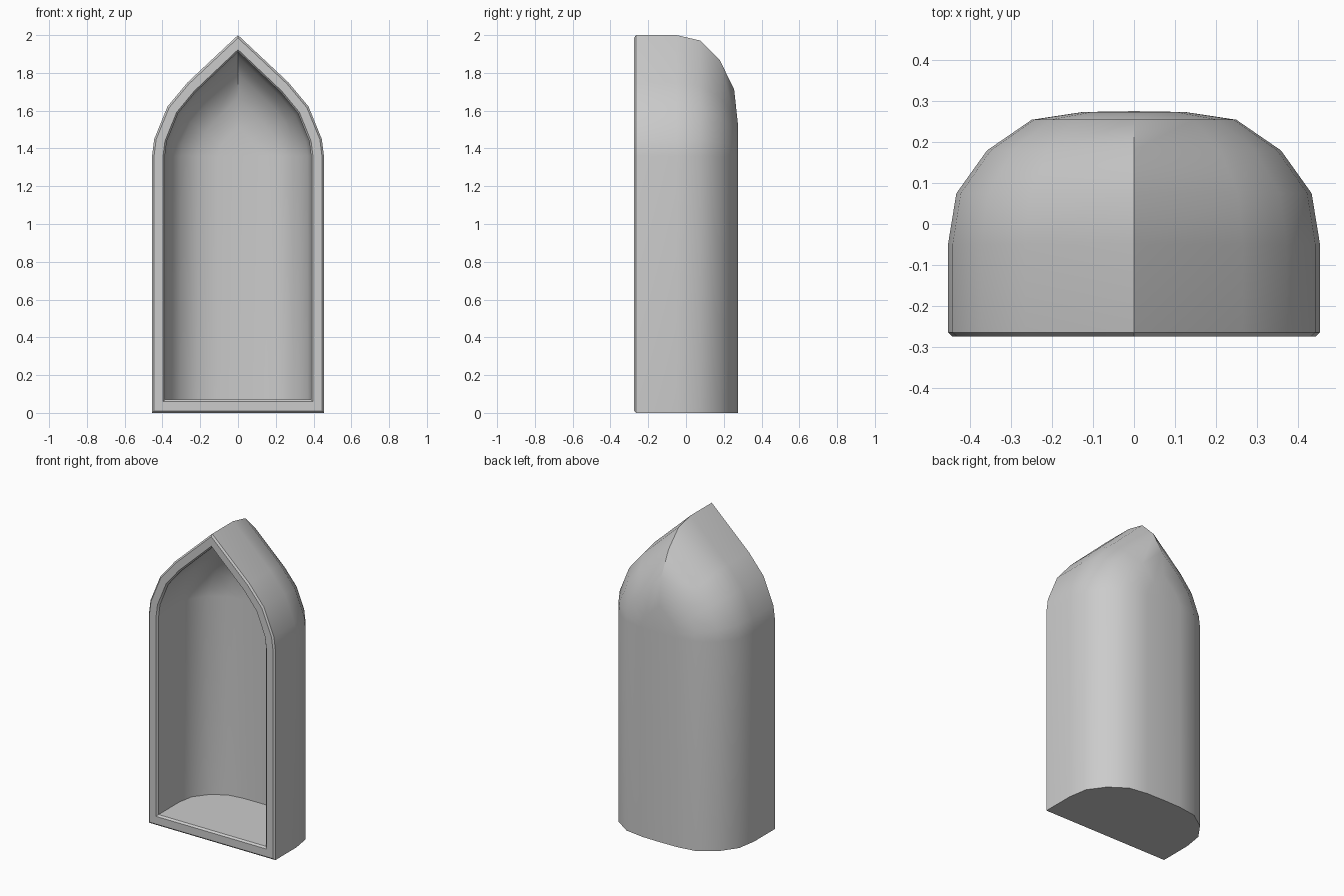
import bpy, bmesh

if "Cube" in bpy.data.objects:
    bpy.data.objects.remove(bpy.data.objects["Cube"])

W, SPRING, RISE = 0.455, 1.36, 0.64
# half of the pointed arch: fraction of half width, fraction of rise
ARCH = [(1, 0), (0.975, 0.14), (0.82, 0.41), (0.585, 0.61)]
# rounded plan of the apse: section scale, y
PLAN = [(0.0, 0.276), (0.275, 0.274), (0.55, 0.255), (0.79, 0.18), (0.955, 0.075), (1, -0.05)]


def section(y, scale_x, scale_z, base):
    """Closed pointed-arch outline at depth y."""
    right = [(W * scale_x, base)]
    right += [(W * scale_x * a, SPRING + RISE * scale_z * b) for a, b in ARCH]
    left = [(-x, z) for x, z in reversed(right)]
    pts = right + [(0, SPRING + RISE * scale_z)] + left
    return [(x, y, z) for x, z in pts]


# outer shell, from the back to the front
sections = [section(y, s, s, 0) for s, y in PLAN]
# front frame with chamfered outer and inner rims
sections += [
    section(-0.265, 1, 1, 0),
    section(-0.275, 0.977, 0.977, 0.01),
    section(-0.275, 0.872, 0.88, 0.06),
    section(-0.263, 0.85, 0.862, 0.07),
]
# inner cavity, from the front to the back
sections += [section(-0.05 + (y + 0.05) * 0.8, s * 0.85, s * 0.862, 0.07)
             for s, y in reversed(PLAN)]

bm = bmesh.new()
rings = [[bm.verts.new(p) for p in sec] for sec in sections]
for a, b in zip(rings, rings[1:]):
    n = len(a)
    for i in range(n):
        j = (i + 1) % n
        bm.faces.new((a[i], a[j], b[j], b[i]))
bmesh.ops.remove_doubles(bm, verts=bm.verts, dist=0.0005)
bmesh.ops.dissolve_degenerate(bm, edges=bm.edges, dist=0.0001)
bmesh.ops.recalc_face_normals(bm, faces=bm.faces)

mesh = bpy.data.meshes.new("arched_niche")
bm.to_mesh(mesh)
bm.free()
niche = bpy.data.objects.new("arched_niche", mesh)
bpy.context.collection.objects.link(niche)
bpy.context.view_layer.objects.active = niche
niche.select_set(True)
bpy.ops.object.shade_smooth_by_angle(angle=0.62)
